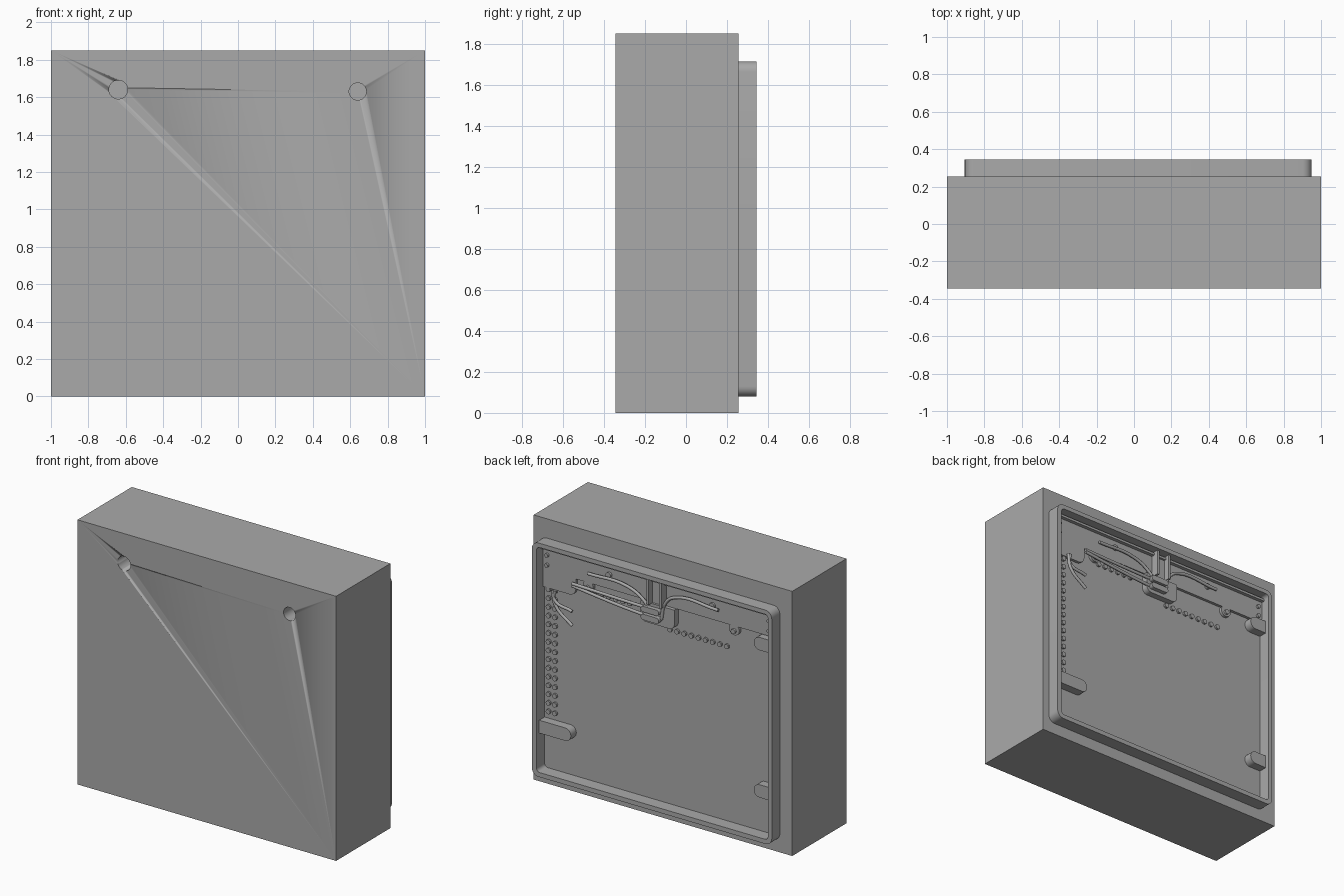
import bpy, bmesh, math
from mathutils import Vector

cube = bpy.data.objects.get("Cube")
if cube:
    bpy.data.objects.remove(cube, do_unlink=True)

grey = bpy.data.materials.new("plain grey")
grey.use_nodes = True
grey.diffuse_color = (0.4, 0.4, 0.4, 1)
grey.node_tree.nodes["Principled BSDF"].inputs["Base Color"].default_value = (0.4, 0.4, 0.4, 1)

BACK = 0.255   # rear face of the main body
RIM = 0.345    # rear edge of the raised frame


def finish(name, bm):
    bmesh.ops.recalc_face_normals(bm, faces=bm.faces)
    me = bpy.data.meshes.new(name)
    bm.to_mesh(me)
    bm.free()
    me.materials.append(grey)
    ob = bpy.data.objects.new(name, me)
    bpy.context.collection.objects.link(ob)
    bpy.context.view_layer.objects.active = ob
    bpy.ops.object.select_all(action="DESELECT")
    ob.select_set(True)
    bpy.ops.object.shade_smooth_by_angle(angle=math.radians(35))
    return ob


def rounded(x0, x1, z0, z1, radii, steps=6):
    """Outline of a rectangle; radii run bottom right, top right, top left, bottom left."""
    pts = []
    corners = ((x1, z0, -1, 1), (x1, z1, -1, -1), (x0, z1, 1, -1), (x0, z0, 1, 1))
    for i, (x, z, sx, sz) in enumerate(corners):
        r = radii[i]
        if r == 0:
            pts.append((x, z))
            continue
        for k in range(steps + 1):
            a = math.pi / 2 * (i - 1 + k / steps)
            pts.append((x + sx * r + r * math.cos(a), z + sz * r + r * math.sin(a)))
    return pts


def prism(name, pts, y0, y1):
    bm = bmesh.new()
    face = bm.faces.new([bm.verts.new((x, y0, z)) for x, z in pts])
    ext = bmesh.ops.extrude_face_region(bm, geom=[face])
    moved = [v for v in ext["geom"] if isinstance(v, bmesh.types.BMVert)]
    bmesh.ops.translate(bm, verts=moved, vec=(0, y1 - y0, 0))
    return finish(name, bm)


def box(name, x0, x1, y0, y1, z0, z1):
    return prism(name, rounded(x0, x1, z0, z1, (0, 0, 0, 0)), y0, y1)


def disc(name, x, z, r, y0, y1, n=24):
    pts = [(x + r * math.cos(math.tau * k / n), z + r * math.sin(math.tau * k / n)) for k in range(n)]
    return prism(name, pts, y0, y1)


def studs(name, places):
    bm = bmesh.new()
    for x, z in places:
        ring = [bm.verts.new((x + 0.017 * math.cos(math.tau * k / 10), BACK - 0.005,
                              z + 0.017 * math.sin(math.tau * k / 10))) for k in range(10)]
        ext = bmesh.ops.extrude_face_region(bm, geom=[bm.faces.new(ring)])
        bmesh.ops.translate(bm, vec=(0, 0.02, 0),
                            verts=[v for v in ext["geom"] if isinstance(v, bmesh.types.BMVert)])
    return finish(name, bm)


def wire(name, path, y=0.3, r=0.011):
    cu = bpy.data.curves.new(name, "CURVE")
    cu.dimensions = "3D"
    cu.bevel_depth = r
    cu.bevel_resolution = 2
    cu.resolution_u = 6
    cu.use_fill_caps = True
    sp = cu.splines.new("BEZIER")
    sp.bezier_points.add(len(path) - 1)
    for p, (x, z) in zip(sp.bezier_points, path):
        p.co = Vector((x, y, z))
        p.handle_left_type = p.handle_right_type = "AUTO"
    cu.materials.append(grey)
    ob = bpy.data.objects.new(name, cu)
    bpy.context.collection.objects.link(ob)


# Main body with two round sockets drilled in the front
body = box("main_body", -1, 1, -RIM, BACK, 0, 1.85)
for side, x, z, r in (("right", -0.64, 1.64, 0.05), ("left", 0.64, 1.63, 0.046)):
    cutter = disc(side + "_socket_cutter", x, z, r, -0.5, 0.1, 32)
    cutter.hide_render = True
    cutter.hide_set(True)
    mod = body.modifiers.new(side + "_socket", "BOOLEAN")
    mod.object = cutter
    mod.solver = "EXACT"

# Raised frame around the back
bm = bmesh.new()
outer = rounded(-0.905, 0.95, 0.08, 1.715, (0.05,) * 4)
inner = rounded(-0.875, 0.915, 0.112, 1.685, (0.025,) * 4)
loops = [[bm.verts.new((x, y, z)) for x, z in pts]
         for pts, y in ((outer, BACK), (outer, RIM), (inner, RIM), (inner, BACK))]
for a, b in zip(loops, loops[1:] + loops[:1]):
    for i in range(len(a)):
        j = (i + 1) % len(a)
        bm.faces.new((a[i], a[j], b[j], b[i]))
finish("back_frame", bm)

# Upper mounting strip with a rounded drop tab and a top lip
box("mounting_strip", -0.875, 0.915, BACK - 0.005, 0.275, 1.5, 1.66)
box("strip_lip", -0.875, 0.915, BACK - 0.005, 0.3, 1.655, 1.672)
prism("strip_tab", rounded(0.66, 0.915, 1.38, 1.51, (0, 0, 0, 0.05)), BACK - 0.005, 0.275)

# Strip fasteners and small round ears below the strip
for side, s in (("left", 1), ("right", -1)):
    disc(side + "_strip_screw", 0.4 * s, 1.6, 0.02, 0.27, 0.29, 16)
    disc(side + "_strip_ear", 0.565 * s, 1.475, 0.04, BACK - 0.005, 0.275)
    disc(side + "_ear_screw", 0.565 * s, 1.465, 0.017, 0.27, 0.29, 16)
    for n, z in enumerate((1.54, 1.61)):
        disc(f"{side}_end_screw_{n}", 0.02 + 0.86 * s, z, 0.014, 0.27, 0.29, 12)

# Support lugs growing inwards from the side walls
prism("left_lower_lug", rounded(0.67, 0.92, 0.37, 0.46, (0, 0, 0.044, 0.044)), BACK - 0.005, 0.315)
for level, z in (("lower", 0.42), ("upper", 1.45)):
    prism(f"right_{level}_lug", rounded(-0.88, -0.745, z - 0.045, z + 0.045, (0.044, 0.044, 0, 0)),
          BACK - 0.005, 0.315)

# Central channel bracket and cable block
box("bracket_base", -0.04, 0.075, 0.27, 0.285, 1.5, 1.68)
for side, x in (("right", -0.04), ("left", 0.058)):
    box(side + "_bracket_wall", x, x + 0.017, 0.27, 0.33, 1.5, 1.68)
prism("cable_block", rounded(-0.12, 0.14, 1.36, 1.5, (0.04, 0, 0, 0.04)), BACK - 0.005, 0.3)
for n, z in enumerate((1.405, 1.46)):
    prism(f"cable_ferrule_{n}", rounded(-0.02, 0.12, z - 0.02, z + 0.02, (0.019,) * 4), 0.29, 0.33)

# Cables
wire("right_arm_cable", [(-0.02, 1.41), (-0.05, 1.53), (-0.12, 1.588), (-0.46, 1.59)])
wire("left_arm_cable", [(0.06, 1.44), (0.12, 1.51), (0.24, 1.57), (0.55, 1.578)])
wire("upper_long_cable", [(0.02, 1.46), (0.3, 1.465), (0.67, 1.475)])
wire("lower_long_cable", [(0.02, 1.4), (0.3, 1.42), (0.67, 1.46)])
wire("upper_loose_end", [(0.8, 1.39), (0.81, 1.33), (0.67, 1.28)])
wire("lower_loose_end", [(0.82, 1.39), (0.8, 1.29), (0.67, 1.18)])

# Rows of small studs on the rear panel
studs("side_studs", [(x, 0.51 + 0.061 * k) for x in (0.83, 0.88) for k in range(15)])
studs("right_row_studs", [(-0.06 - 0.055 * k, 1.335) for k in range(9)])
studs("left_row_studs", [(0.25 + 0.055 * k, 1.435) for k in range(6)])
